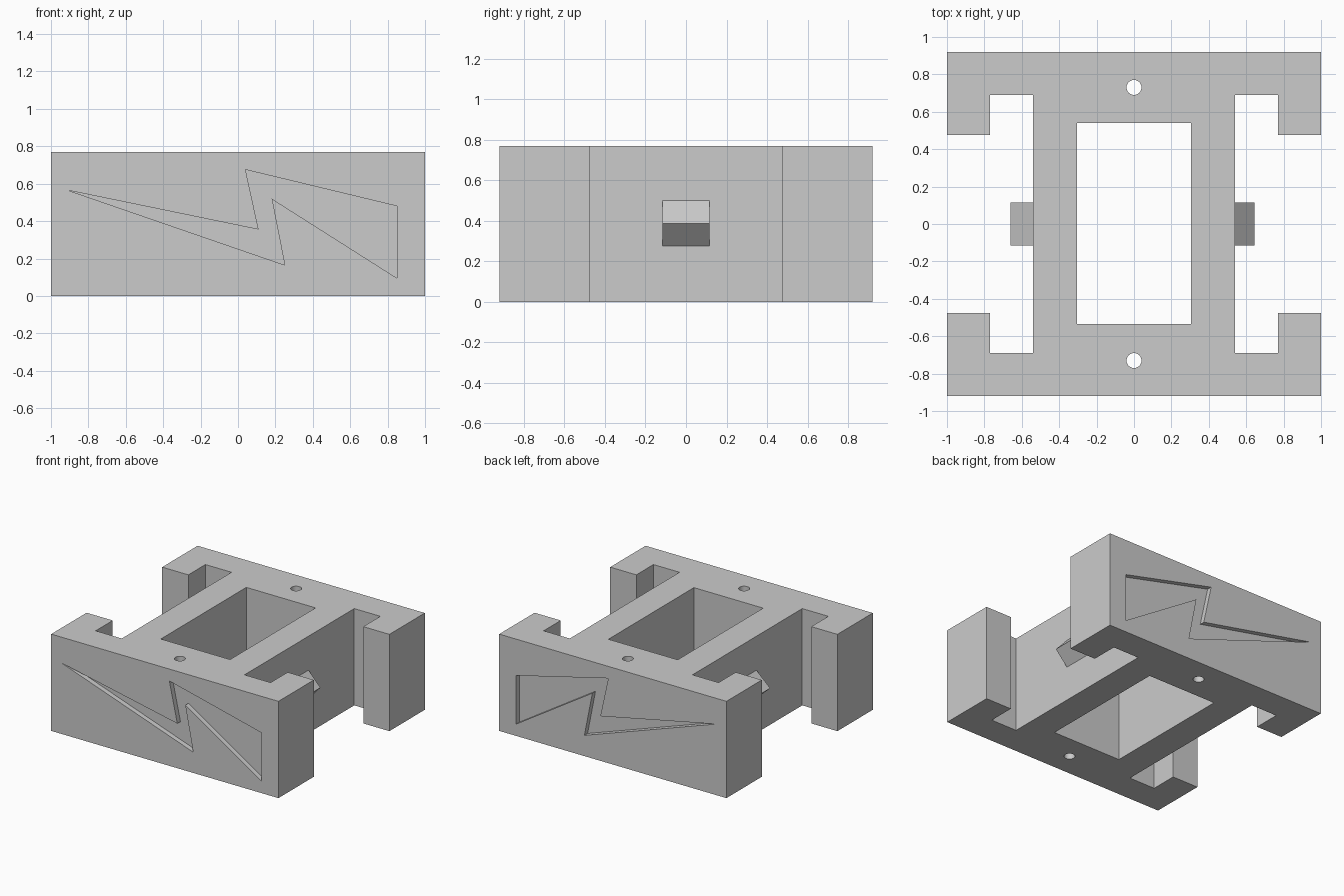
import bpy
import bmesh
from math import radians
from mathutils import Matrix, Vector

cube = bpy.data.objects.get("Cube")
if cube:
    bpy.data.objects.remove(cube, do_unlink=True)

HEIGHT = 0.77
HALF_DEPTH = 0.92
RECESS = 0.04

grey = bpy.data.materials.new("plain grey")
grey.diffuse_color = (0.6, 0.6, 0.6, 1)
grey.use_nodes = True
grey.node_tree.nodes["Principled BSDF"].inputs["Base Color"].default_value = grey.diffuse_color


def prism(name, outline, start, end, upright=True):
    """Extrude an outline along z (x, y points) or along y (x, z points)."""
    bm = bmesh.new()
    place = (lambda a, b: (a, b, start)) if upright else (lambda a, b: (a, start, b))
    face = bm.faces.new([bm.verts.new(place(a, b)) for a, b in outline])
    shift = Vector((0, 0, end - start)) if upright else Vector((0, end - start, 0))
    new = bmesh.ops.extrude_face_region(bm, geom=[face])["geom"]
    bmesh.ops.translate(bm, vec=shift, verts=[v for v in new if isinstance(v, bmesh.types.BMVert)])
    bmesh.ops.recalc_face_normals(bm, faces=bm.faces)
    mesh = bpy.data.meshes.new(name)
    bm.to_mesh(mesh)
    bm.free()
    mesh.materials.append(grey)
    obj = bpy.data.objects.new(name, mesh)
    bpy.context.collection.objects.link(obj)
    return obj


def cut(target, cutter):
    """Subtract a cutter and remove it."""
    mod = target.modifiers.new("cut", "BOOLEAN")
    mod.operation = "DIFFERENCE"
    mod.solver = "EXACT"
    mod.object = cutter
    bpy.context.view_layer.objects.active = target
    bpy.ops.object.modifier_apply(modifier=mod.name)
    bpy.data.objects.remove(cutter, do_unlink=True)


# Body: one quarter of the outline, mirrored to all four corners
quarter = [(0.54, 0.69), (0.77, 0.69), (0.77, 0.475), (1, 0.475), (1, HALF_DEPTH)]
right_half = [(x, -y) for x, y in reversed(quarter)] + quarter
outline = right_half + [(-x, y) for x, y in reversed(right_half)]
body = prism("body", outline, 0, HEIGHT)

# Central window
window = [(-0.305, -0.535), (0.305, -0.535), (0.305, 0.54), (-0.305, 0.54)]
cut(body, prism("window_cutter", window, -0.1, HEIGHT + 0.1))

# Round screw holes through both end bars
for y in (-0.73, 0.73):
    bm = bmesh.new()
    bmesh.ops.create_cone(bm, cap_ends=True, segments=32, radius1=0.04, radius2=0.04,
                          depth=2, matrix=Matrix.Translation((0, y, HEIGHT / 2)))
    mesh = bpy.data.meshes.new("hole_cutter")
    bm.to_mesh(mesh)
    bm.free()
    mesh.materials.append(grey)
    drill = bpy.data.objects.new("hole_cutter", mesh)
    bpy.context.collection.objects.link(drill)
    cut(body, drill)

# Jagged bolt recess on the front and back
bolt = [(-0.91, 0.565), (0.11, 0.355), (0.04, 0.675), (0.85, 0.48),
        (0.85, 0.095), (0.18, 0.52), (0.25, 0.165)]
for side in (-1, 1):
    cut(body, prism("bolt_cutter", bolt, side * (HALF_DEPTH - RECESS),
                    side * (HALF_DEPTH + 0.1), upright=False))

# Wedge pegs on the outer faces of the side walls
for name, side, reach in (("left_peg", 1, 0.645), ("right_peg", -1, 0.66)):
    wedge = [(side * 0.54, 0.275), (side * reach, 0.388), (side * 0.54, 0.5)]
    prism(name, wedge, -0.115, 0.115, upright=False)

# Smooth only the hole walls
bpy.ops.object.select_all(action="DESELECT")
body.select_set(True)
bpy.context.view_layer.objects.active = body
bpy.ops.object.shade_smooth_by_angle(angle=radians(25))
